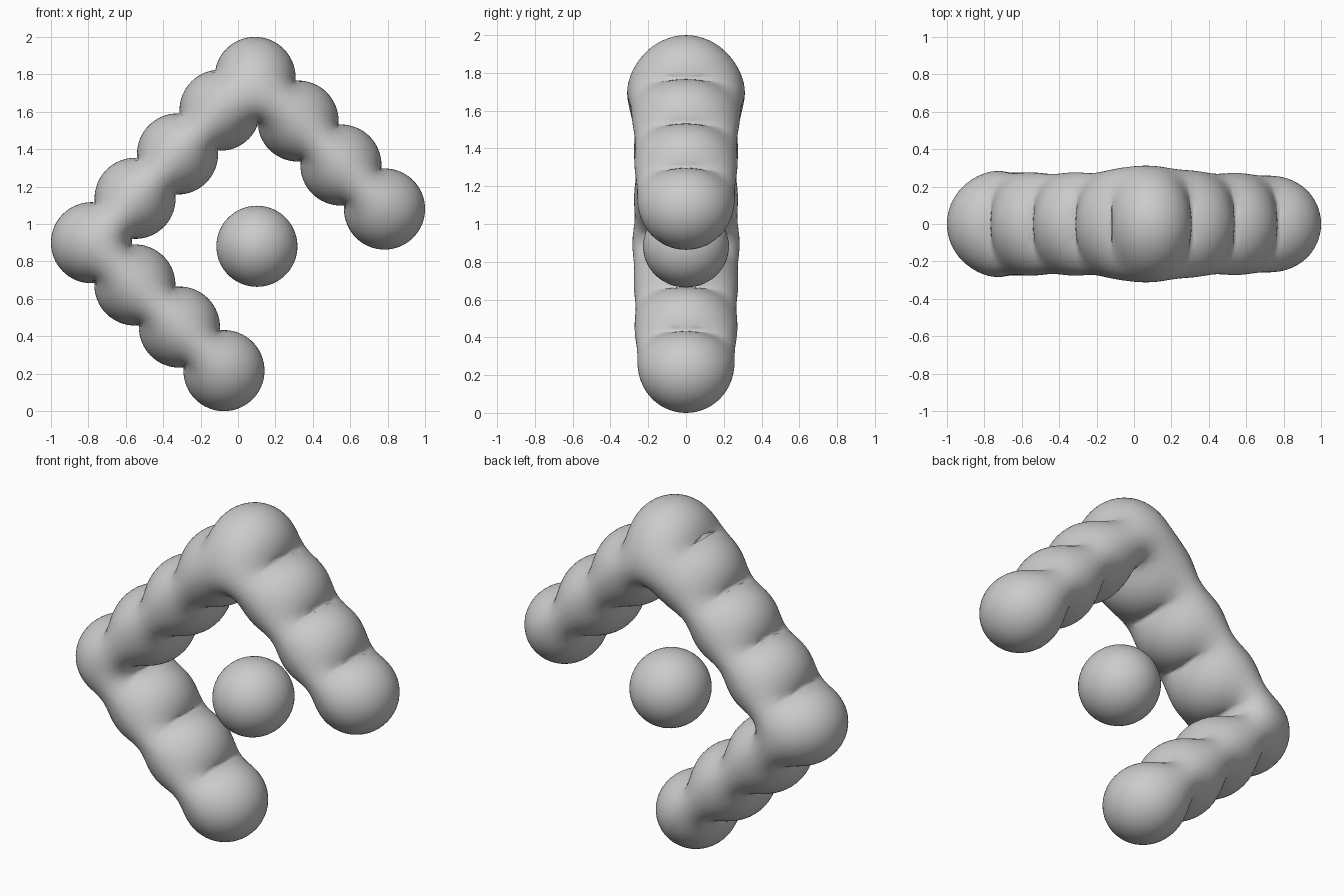
import bpy, math
from mathutils import Vector
from mathutils.geometry import delaunay_2d_cdt

if "Cube" in bpy.data.objects:
    bpy.data.objects.remove(bpy.data.objects["Cube"])

R = 0.2166        # radius of every bead in the front outline
PUFF = 1.05       # thickness factor of the inflation
SEG = 64

# bead centres (x, z)
chain = [(-0.075, 0.2166), (-0.313, 0.449), (-0.551, 0.674), (-0.783, 0.90),
         (-0.55, 1.137), (-0.323, 1.374), (-0.096, 1.608), (0.091, 1.783),
         (0.321, 1.55), (0.55, 1.315), (0.783, 1.08)]
ball = [(0.101, 0.881)]


def sample(centres):
    """Rings of points in each bead, trimmed to the region nearest its centre."""
    cs = [Vector(c) for c in centres]
    pts, edge = [], []
    for i, c in enumerate(cs):
        others = [o for j, o in enumerate(cs) if j != i]
        pts.append(c.copy())
        edge.append(False)
        for k in range(1, 15):
            r = R * math.sin(k / 14 * math.pi / 2)
            n = SEG if k > 5 else SEG // 2 if k > 2 else SEG // 4
            for s in range(n):
                a = 2 * math.pi * s / n
                p = c + Vector((math.cos(a), math.sin(a))) * r
                if all((p - o).length > r + 0.003 for o in others):
                    pts.append(p)
                    edge.append(k == 14)
        # crease points where two bead outlines cross
        for o in cs[i + 1:]:
            d = o - c
            if d.length < 2 * R:
                h = math.sqrt(R * R - d.length_squared / 4)
                side = Vector((-d.y, d.x)).normalized() * h
                for p in ((c + o) / 2 + side, (c + o) / 2 - side):
                    if all((p - q).length > R - 1e-4 for q in cs):
                        pts.append(p)
                        edge.append(True)
    return cs, pts, edge


def inflate(name, centres):
    """Puff up the flat outline: thickness = sqrt of a Poisson solution."""
    cs, pts, edge = sample(centres)
    verts, _, faces, orig, _, _ = delaunay_2d_cdt(pts, [], [], 0, 1e-6)
    edge = [any(edge[j] for j in o) for o in orig]
    tris = []
    for f in faces:
        m = (verts[f[0]] + verts[f[1]] + verts[f[2]]) / 3
        if any((m - c).length < R for c in cs):
            tris.append(tuple(f))

    # cotangent weights and vertex areas
    n = len(verts)
    w = [{} for _ in range(n)]
    area = [0.0] * n
    for t in tris:
        for k in range(3):
            a, b, c = t[k], t[(k + 1) % 3], t[(k + 2) % 3]
            e, f = verts[a] - verts[c], verts[b] - verts[c]
            cr = max(abs(e.x * f.y - e.y * f.x), 1e-10)
            area[c] += cr / 6
            for p, q in ((a, b), (b, a)):
                w[p][q] = w[p].get(q, 0) + e.dot(f) / cr / 2
    rows = []
    for i in range(n):
        total = sum(w[i].values())
        if not edge[i] and total > 1e-9:
            rows.append((i, 4 * area[i] / total,
                         [(j, x / total) for j, x in w[i].items()]))
    u = [0.0] * n
    for _ in range(350):
        for i, src, nb in rows:
            s = src
            for j, x in nb:
                s += x * u[j]
            u[i] += 1.88 * (s - u[i])

    # front and back sheets share the outline
    co, back = [], []
    for i, v in enumerate(verts):
        co.append((v.x, -PUFF * math.sqrt(max(u[i], 0)), v.y))
    for i, v in enumerate(verts):
        if edge[i]:
            back.append(i)
        else:
            back.append(len(co))
            co.append((v.x, -co[i][1], v.y))
    polys = tris + [tuple(back[i] for i in reversed(t)) for t in tris]
    me = bpy.data.meshes.new(name)
    me.from_pydata(co, [], polys)
    me.validate()
    me.shade_smooth()
    ob = bpy.data.objects.new(name, me)
    bpy.context.collection.objects.link(ob)
    return ob


inflate("bead_chain", chain)
inflate("centre_ball", ball)
